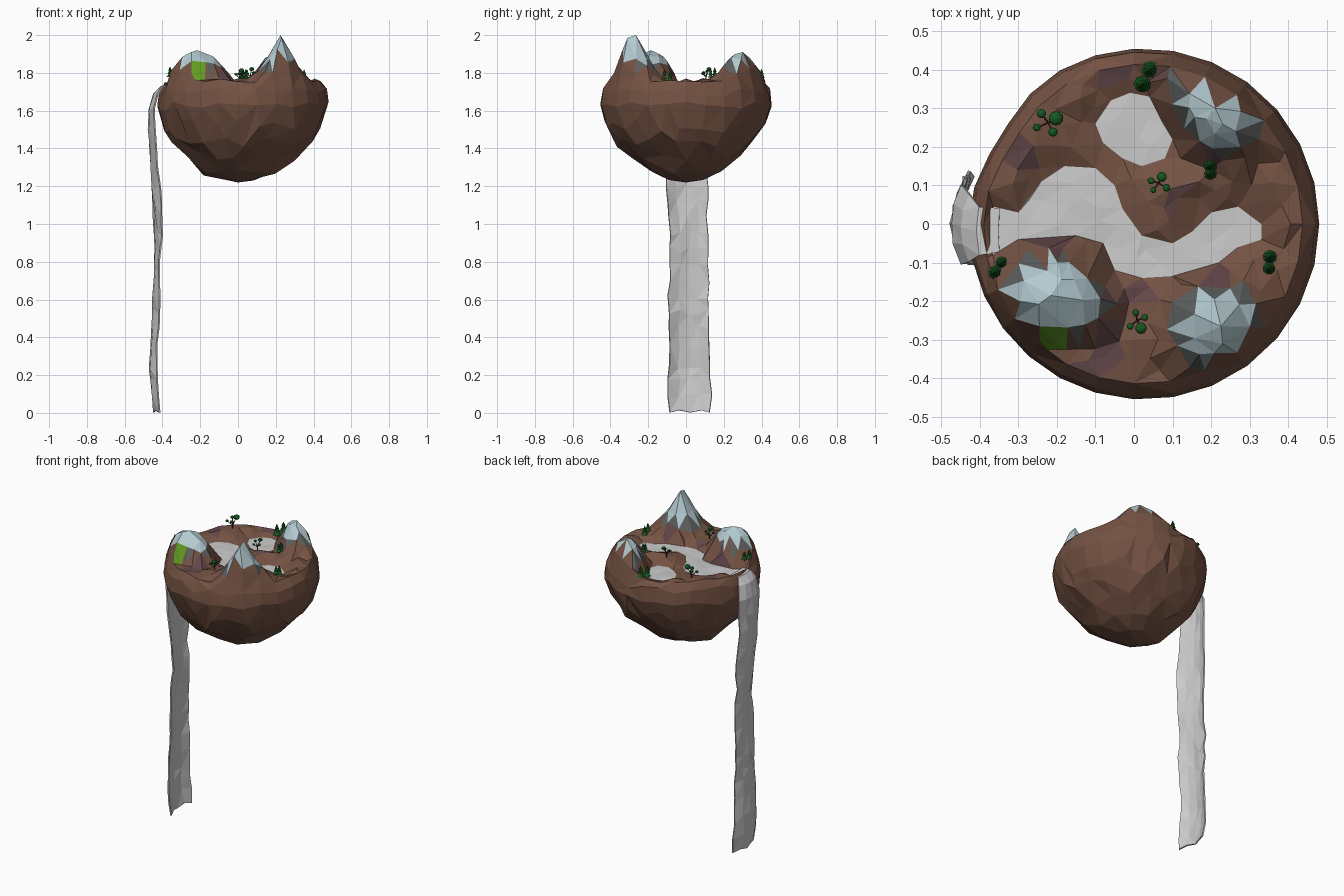
import bpy, math, random
from mathutils import Vector, noise
from mathutils.geometry import delaunay_2d_cdt

if "Cube" in bpy.data.objects:
    bpy.data.objects.remove(bpy.data.objects["Cube"])
random.seed(4)


def mat(name, r, g, b):
    m = bpy.data.materials.new(name)
    m.diffuse_color = (r, g, b, 1)
    m.use_nodes = True
    m.node_tree.nodes["Principled BSDF"].inputs["Base Color"].default_value = m.diffuse_color
    return m


EARTH = mat("earth", .175, .085, .056)
PURPLE = mat("heather", .12, .06, .065)
ROCK = mat("rock", .11, .115, .115)
SNOW = mat("snow", .45, .59, .63)
GRASS = mat("grass", .12, .33, .015)
LEAF = mat("leaf", .008, .1, .015)
BARK = mat("bark", .08, .03, .02)

RIVER = [(-.365, .045), (-.3, .03), (-.24, .11), (-.18, .15), (-.1, .145), (-.05, .1), (-.03, .04),
         (.02, -.03), (.1, -.05), (.15, -.02), (.2, .03), (.27, .045), (.33, 0), (.33, -.04),
         (.27, -.06), (.22, -.1), (.1, -.135), (.02, -.14), (-.05, -.12), (-.08, -.05),
         (-.15, -.03), (-.3, -.04), (-.365, -.08)]
POND = [(-.1, .26), (-.06, .32), (-.01, .34), (.04, .33), (.07, .27), (.1, .22), (.08, .17),
        (.02, .15), (-.03, .17), (-.08, .21)]
LAWN = [(-.245, -.265), (-.245, -.3), (-.225, -.325), (-.175, -.325), (-.172, -.268)]
# mountains: x, y, peak height, long radius, short radius, turn, kind
PEAKS = [(-.215, -.185, 1.92, .2, .15, -.15, 'dome'), (.225, -.265, 2.0, .18, .17, 0, 'cone'),
         (.23, -.31, 1.985, .16, .15, 0, 'cone'), (.21, .3, 1.91, .19, .135, -.85, 'dome')]
HEATHER = [(-.3, .18), (-.07, .4), (.1, .4), (.2, .2), (-.2, -.07), (.22, -.16), (-.06, -.3),
           (.11, .07), (0, -.18), (-.1, -.37), (-.09, -.18)]


def inside(x, y, poly):
    c = False
    for (x1, y1), (x2, y2) in zip(poly, poly[1:] + poly[:1]):
        if (y1 > y) != (y2 > y) and x < (x2 - x1) * (y - y1) / (y2 - y1) + x1:
            c = not c
    return c


def radius(a):
    return .454 + .026 * math.cos(a) - .018 * math.exp(-((a - 2.55) / .3) ** 2)


def reach(x, y):
    return math.hypot(x, y) / radius(math.atan2(y, x))


def top_z(x, y):
    if inside(x, y, RIVER) or inside(x, y, POND):
        return 1.725 + .008 * noise.noise(Vector((x * 12, y * 12, 7)))
    d = min(math.hypot(x - a, y - b) for a, b in RIVER + POND)
    k = min(1, d / .08)
    base = 1.725 + k * (.035 + .025 * noise.noise(Vector((x * 14, y * 14, 1))))
    z = base
    for px, py, pz, ra, rb, turn, kind in PEAKS:
        c, s = math.cos(turn), math.sin(turn)
        u, v = (x - px) * c + (y - py) * s, -(x - px) * s + (y - py) * c
        t = min(1, math.hypot(u / ra, v / rb))
        f = (1 - t) ** 1.25 if kind == 'cone' else (1 - t * t) ** 1.2
        if t > .01:
            f *= max(.55, min(1, (1.02 - reach(x, y)) / .18)) * (.4 + .6 * k)
        z = max(z, base + (pz - base) * f)
    return z


PROFILE = [(0, 1.22), (.22, 1.235), (.45, 1.28), (.66, 1.36), (.84, 1.45), (.94, 1.53), (1, 1.63)]


def low_z(x, y):
    q = min(1, reach(x, y))
    for (q1, z1), (q2, z2) in zip(PROFILE, PROFILE[1:]):
        if q <= q2 + 1e-6:
            z = z1 + (z2 - z1) * (q - q1) / (q2 - q1)
            break
    else:
        z = 1.63
    return z + .045 * min(1, q * 2) * noise.noise(Vector((x * 9, y * 9, 5)))


def ring(n, q, jit=0, off=0):
    out = []
    for i in range(n):
        a = math.tau * (i + off + random.uniform(-jit, jit)) / n
        a = math.atan2(math.sin(a), math.cos(a))
        r = radius(a) * q * (1 + random.uniform(-jit, jit) * .1)
        out.append((r * math.cos(a), r * math.sin(a)))
    return out


def make(name, verts, faces, mats=(), idx=None):
    me = bpy.data.meshes.new(name)
    me.from_pydata([tuple(v) for v in verts], [], faces)
    for m in mats:
        me.materials.append(m)
    if idx:
        me.polygons.foreach_set("material_index", idx)
    me.update()
    ob = bpy.data.objects.new(name, me)
    bpy.context.collection.objects.link(ob)
    return ob


# island top: triangulated landscape with river, pond and lawn outlines
N = 28
rim = ring(N, .91)
pts, edges = [], []
for loop in (rim, RIVER, POND, LAWN):
    o, n = len(pts), len(loop)
    pts += loop
    edges += [(o + i, o + (i + 1) % n) for i in range(n)]
pts += [p[:2] for p in PEAKS]
# extra points around each summit keep the mountains rounded
for px, py, pz, ra, rb, turn, kind in PEAKS:
    for i in range(7):
        a = math.tau * i / 7
        u, v = ra * .42 * math.cos(a), rb * .42 * math.sin(a)
        x, y = px + u * math.cos(turn) - v * math.sin(turn), py + u * math.sin(turn) + v * math.cos(turn)
        if min(math.hypot(x - a, y - b) for a, b in pts) > .03 and reach(x, y) < .88:
            pts.append((x, y))
for i in range(-9, 10):
    for j in range(-9, 10):
        x = (i + random.uniform(-.33, .33) + .5 * (j % 2)) * .052
        y = (j + random.uniform(-.33, .33)) * .052
        if reach(x, y) < .87 and min(math.hypot(x - a, y - b) for a, b in pts) > .028:
            pts.append((x, y))
res = delaunay_2d_cdt([Vector(p) for p in pts], edges, [], 0, 1e-5)
tv, tf = [(v.x, v.y, top_z(v.x, v.y)) for v in res[0]], res[2]
land, idx, water = [], [], []
for f in tf:
    x, y, z = (sum(tv[i][k] for i in f) / len(f) for k in range(3))
    if inside(x, y, RIVER) or inside(x, y, POND):
        water.append(f)
        continue
    land.append(list(f))
    if inside(x, y, LAWN):
        idx.append(4)
    elif z > 1.845 and reach(x, y) < .86:
        idx.append(3)
    elif z > 1.82 and reach(x, y) < .86:
        idx.append(2)
    else:
        idx.append(int(min(math.hypot(x - a, y - b) for a, b in HEATHER) < .04))

# island sides and underside
verts = list(tv)
o = len(verts)
wide, shoulder = ring(N, 1), ring(N, .98)
verts += [(x, y, top_z(x, y)) for x, y in rim]
verts += [(x, y, 1.705 + .05 * noise.noise(Vector((x * 8, y * 8, 2)))) for x, y in shoulder]
verts += [(x, y, low_z(x, y)) for x, y in wide]
for r in range(2):
    for i in range(N):
        a, b = o + r * N + i, o + r * N + (i + 1) % N
        c, d = a + N, b + N
        land += [[a, c, d], [a, d, b]] if (i + r) % 2 else [[a, c, b], [b, c, d]]
low = list(wide)
for n, q in ((24, .93), (20, .82), (16, .64), (11, .43), (6, .2), (1, 0)):
    low += ring(n, q, .25, q * 3)
res = delaunay_2d_cdt([Vector(p) for p in low], [(i, (i + 1) % N) for i in range(N)], [], 0, 1e-5)
o = len(verts)
verts += [(v.x, v.y, low_z(v.x, v.y)) for v in res[0]]
land += [[o + i for i in reversed(f)] for f in res[2]]
idx += [0] * (len(land) - len(idx))
make("island", verts, land, (EARTH, PURPLE, ROCK, SNOW, GRASS), idx)

# river and pond surface
used = sorted({i for f in water for i in f})
new = {v: k for k, v in enumerate(used)}
make("river_and_pond", [tv[i] for i in used], [[new[i] for i in f] for f in water])

# waterfall: x, z, y low, y high, bow, tilt of the sheet
FALL = [(-.35, 1.73, -.07, .04, 0, 0), (-.405, 1.728, -.08, .045, .005, 0), (-.445, 1.69, -.095, .075, .02, 0),
        (-.473, 1.61, -.1, .1, .03, 0), (-.468, 1.4, -.1, .1, .03, .01), (-.45, 1.2, -.105, .11, .025, .025),
        (-.435, .95, -.075, .115, .015, .025), (-.445, .7, -.09, .12, .02, .02), (-.452, .45, -.09, .12, .025, .01),
        (-.468, .25, -.095, .13, .035, 0), (-.445, .01, -.09, .13, .025, 0)]
rows = []
for a, b in zip(FALL, FALL[1:]):
    steps = max(1, round(abs(a[1] - b[1]) / .09))
    rows += [[p + (q - p) * s / steps for p, q in zip(a, b)] for s in range(steps)]
rows.append(FALL[-1])
W, fv, ff = 5, [], []
for k, (x, z, y0, y1, bow, tilt) in enumerate(rows):
    for i in range(W):
        t = i / (W - 1)
        j = .008 if k > 2 else .002
        zz = z + random.uniform(-.02, .02) * (k > 3)
        if k == len(rows) - 1:
            zz = .002 + .012 * (i % 2)
        fv.append((x + bow * (2 * t - 1) ** 2 + tilt * (.5 - t) + random.uniform(-j, j) * .8,
                   y0 + (y1 - y0) * t + random.uniform(-j, j), zz))
for k in range(len(rows) - 1):
    for i in range(W - 1):
        a, c = k * W + i, (k + 1) * W + i
        ff += [(a, c, c + 1), (a, c + 1, a + 1)] if (i + k) % 2 else [(a, c, a + 1), (a + 1, c, c + 1)]
fall = make("waterfall", fv, ff)
sol = fall.modifiers.new("thickness", 'SOLIDIFY')
sol.thickness, sol.offset = .008, 0


def rod(name, a, b, r):
    a, b = Vector(a), Vector(b)
    bpy.ops.mesh.primitive_cone_add(vertices=5, radius1=r, radius2=r * .7, depth=(b - a).length, location=(a + b) / 2)
    ob = bpy.context.object
    ob.name = name
    ob.rotation_euler = (b - a).to_track_quat('Z', 'Y').to_euler()
    ob.data.materials.append(BARK)


# pine trees: stacked cones on a short trunk
for x, y, r in ((.042, .4, .022), (.022, .362, .022), (.198, .152, .018), (.198, .13, .016), (-.343, -.1, .016),
                (-.36, -.125, .018), (.352, -.085, .018), (.35, -.115, .016)):
    z = top_z(x, y) - .004
    rod("pine_trunk", (x, y, z), (x, y, z + .02), r * .2)
    for k in range(3):
        bpy.ops.mesh.primitive_cone_add(vertices=9, radius1=r * (1 - .22 * k), depth=r * 1.4,
                                        location=(x, y, z + .014 + r * (.65 + .85 * k)))
        bpy.context.object.name = "pine_tier"
        bpy.context.object.data.materials.append(LEAF)

# round-leaved trees: branches ending in leaf balls (dx, dy, height, radius)
for x, y, balls in ((-.222, .262, ((-.018, .024, .06, .012), (.02, .012, .075, .019), (.012, -.024, .055, .012), (-.03, -.012, .047, .01))),
                    (.064, .106, ((.008, .016, .062, .013), (-.02, .006, .05, .009), (.02, -.012, .043, .01), (-.014, -.018, .038, .008))),
                    (.008, -.25, ((-.003, .02, .044, .009), (.02, .008, .048, .009), (.01, -.02, .06, .015), (-.018, -.015, .04, .009)))):
    z = top_z(x, y) - .004
    rod("tree_trunk", (x, y, z), (x, y, z + .025), .004)
    for dx, dy, h, r in balls:
        tip = (x + dx, y + dy, z + h)
        rod("tree_branch", (x, y, z + .02), tip, .0025)
        bpy.ops.mesh.primitive_ico_sphere_add(subdivisions=2, radius=r, location=tip)
        bpy.context.object.name = "tree_leaf_ball"
        bpy.context.object.scale.z = .8
        bpy.context.object.data.materials.append(LEAF)
